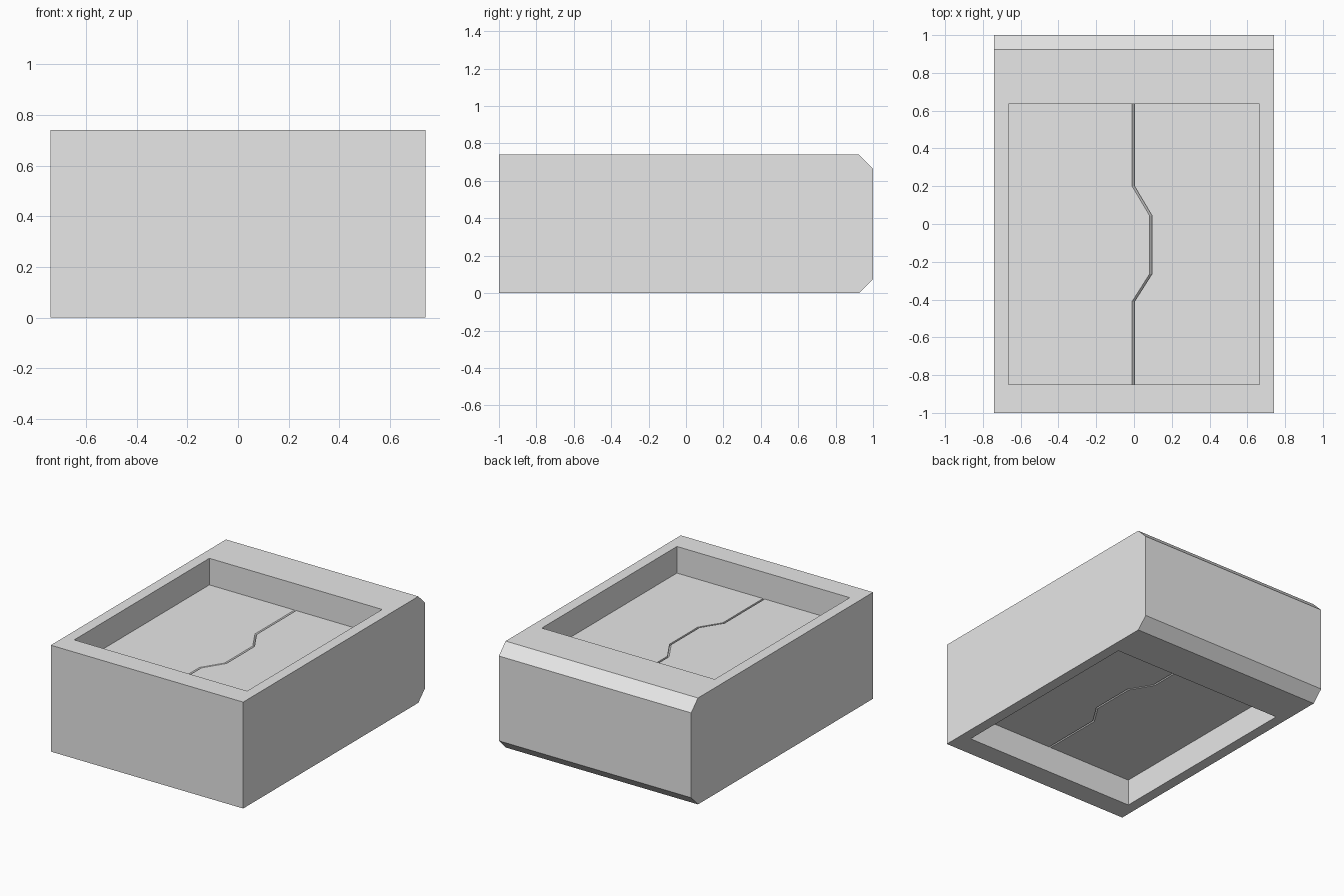
import bpy, bmesh

cube = bpy.data.objects.get("Cube")
if cube:
    bpy.data.objects.remove(cube, do_unlink=True)

W, H = 0.74, 0.74                # half width, height
CH = 0.075                       # rear chamfer
HX, Y0, Y1 = 0.665, -0.85, 0.635 # opening
Z0, Z1 = 0.185, 0.555            # panel faces
GROOVE = 0.013

grey = bpy.data.materials.new("light grey")
grey.use_nodes = True
colour = (0.8, 0.8, 0.8, 1)
grey.diffuse_color = colour
grey.node_tree.nodes["Principled BSDF"].inputs["Base Color"].default_value = colour


def loft(name, rings):
    """Solid through matching rings of points, capped at both ends."""
    bm = bmesh.new()
    loops = [[bm.verts.new(p) for p in ring] for ring in rings]
    n = len(loops[0])
    for a, b in zip(loops, loops[1:]):
        for i in range(n):
            j = (i + 1) % n
            bm.faces.new((a[i], a[j], b[j], b[i]))
    bm.faces.new(loops[0][::-1])
    bm.faces.new(loops[-1])
    bmesh.ops.recalc_face_normals(bm, faces=bm.faces)
    mesh = bpy.data.meshes.new(name)
    bm.to_mesh(mesh)
    bm.free()
    mesh.materials.append(grey)
    obj = bpy.data.objects.new(name, mesh)
    bpy.context.collection.objects.link(obj)
    return obj


# Outer frame: side profile swept across the width, then the opening cut through
profile = [(-1, 0), (1 - CH, 0), (1, CH), (1, H - CH), (1 - CH, H), (-1, H)]
frame = loft("frame", [[(x, y, z) for y, z in profile] for x in (-W, W)])
opening = [(-HX, Y0), (HX, Y0), (HX, Y1), (-HX, Y1)]
cutter = loft("opening_cutter", [[(x, y, z) for x, y in opening] for z in (-0.5, 1.5)])
cutter.hide_render = True
cut = frame.modifiers.new("opening", "BOOLEAN")
cut.operation = "DIFFERENCE"
cut.solver = "EXACT"
cut.object = cutter
bpy.context.view_layer.objects.active = frame
bpy.ops.object.modifier_apply(modifier=cut.name)
bpy.data.objects.remove(cutter, do_unlink=True)

# Two interlocking panels that meet along a stepped seam
seam = [(0.003, Y0), (0.003, -0.41), (0.095, -0.265),
        (0.095, 0.045), (0.003, 0.2), (0.003, Y1)]


def panel(name, side, levels):
    rings = []
    for z, inset in levels:
        edge = [(x - inset, y, z) for x, y in seam]
        rings.append(edge + [(side * HX, Y1, z), (side * HX, Y0, z)])
    return loft(name, rings)


panel("left_panel", 1, [(Z0, 0), (Z1, 0)])
# The right panel's seam edge is bevelled top and bottom, leaving a groove
panel("right_panel", -1, [(Z0, GROOVE), (Z0 + GROOVE, 0), (Z1 - GROOVE, 0), (Z1, GROOVE)])
